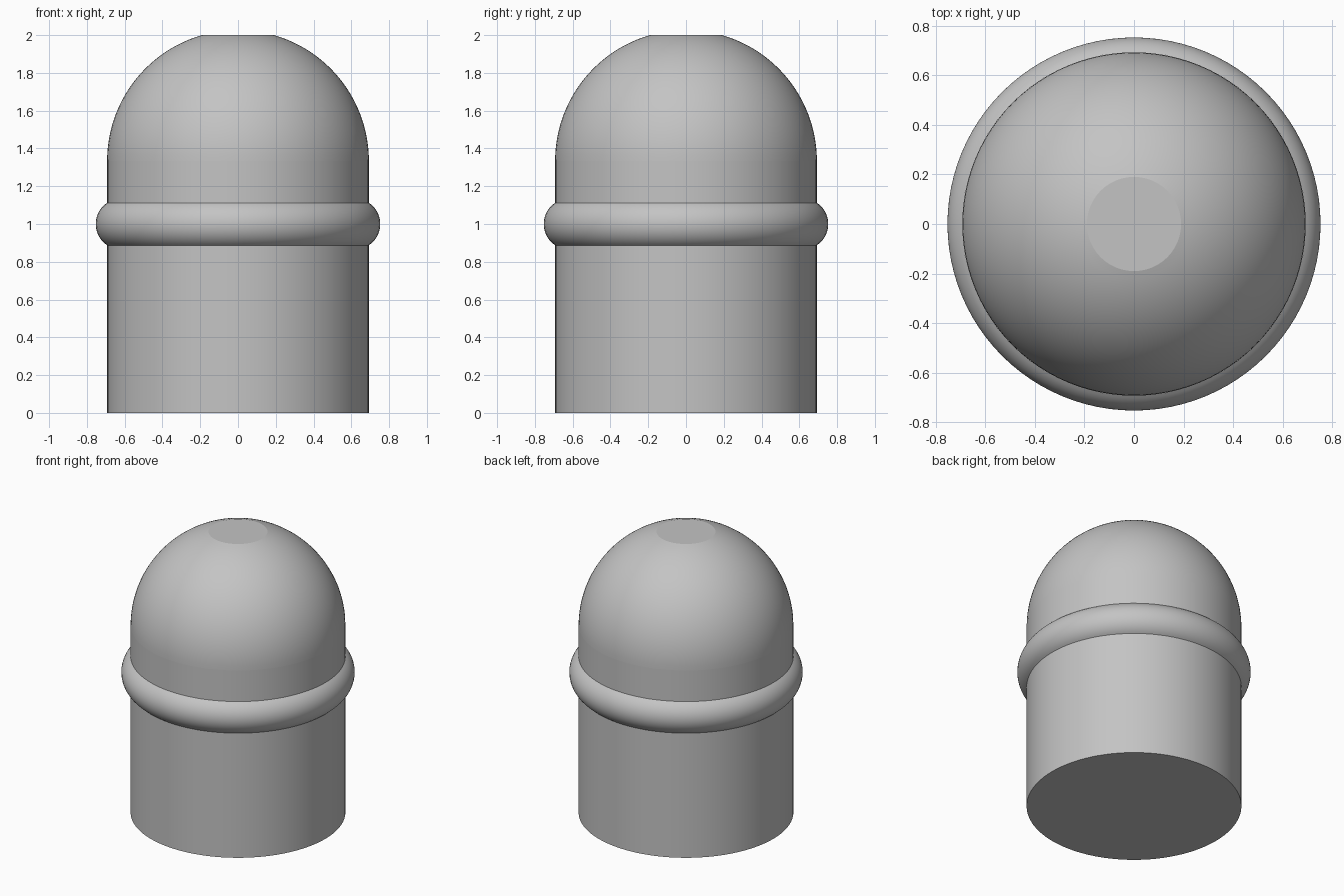
import bpy
import bmesh
from math import sin, cos, pi, radians, sqrt, asin

cube = bpy.data.objects.get("Cube")
if cube:
    bpy.data.objects.remove(cube, do_unlink=True)

SEGMENTS = 96
BODY_R = 0.693     # radius of shaft and dome
CROWN_R = 0.19     # radius of the flat on top of the dome
DOME_Z = 2 - sqrt(BODY_R ** 2 - CROWN_R ** 2)

grey = bpy.data.materials.new("plain grey")
grey.use_nodes = True
grey.diffuse_color = (0.55, 0.55, 0.55, 1)
grey.node_tree.nodes["Principled BSDF"].inputs["Base Color"].default_value = grey.diffuse_color


def lathe(name, profile, cap_start=False, cap_end=False):
    """Revolve (radius, z) points, listed bottom to top, about the z axis."""
    bm = bmesh.new()
    rings = []
    for r, z in profile:
        rings.append([bm.verts.new((r * cos(2 * pi * i / SEGMENTS),
                                    r * sin(2 * pi * i / SEGMENTS), z))
                      for i in range(SEGMENTS)])
    for low, high in zip(rings, rings[1:]):
        for i in range(SEGMENTS):
            j = (i + 1) % SEGMENTS
            bm.faces.new((low[i], low[j], high[j], high[i]))
    if cap_start:
        bm.faces.new(rings[0][::-1])
    if cap_end:
        bm.faces.new(rings[-1])
    mesh = bpy.data.meshes.new(name)
    bm.to_mesh(mesh)
    bm.free()
    mesh.materials.append(grey)
    obj = bpy.data.objects.new(name, mesh)
    bpy.context.collection.objects.link(obj)
    bpy.ops.object.select_all(action='DESELECT')
    obj.select_set(True)
    bpy.context.view_layer.objects.active = obj
    bpy.ops.object.shade_smooth_by_angle(angle=radians(12))
    return obj


# Straight shaft with a closed base
lathe("shaft", [(BODY_R, 0), (BODY_R, DOME_Z)], cap_start=True)

# Dome, cut flat at the crown
end = pi / 2 - asin(CROWN_R / BODY_R)
steps = 28
lathe("dome", [(BODY_R * cos(end * k / steps), DOME_Z + BODY_R * sin(end * k / steps))
               for k in range(steps + 1)], cap_end=True)

# Rounded collar bulging from the shaft
RING_R, RING_C = 0.1355, 0.6175
spread = asin(0.1125 / RING_R)
steps = 20
arc = [spread * (2 * k / steps - 1) for k in range(steps + 1)]
lathe("collar", [(RING_C + RING_R * cos(a), 1 + RING_R * sin(a)) for a in arc])
